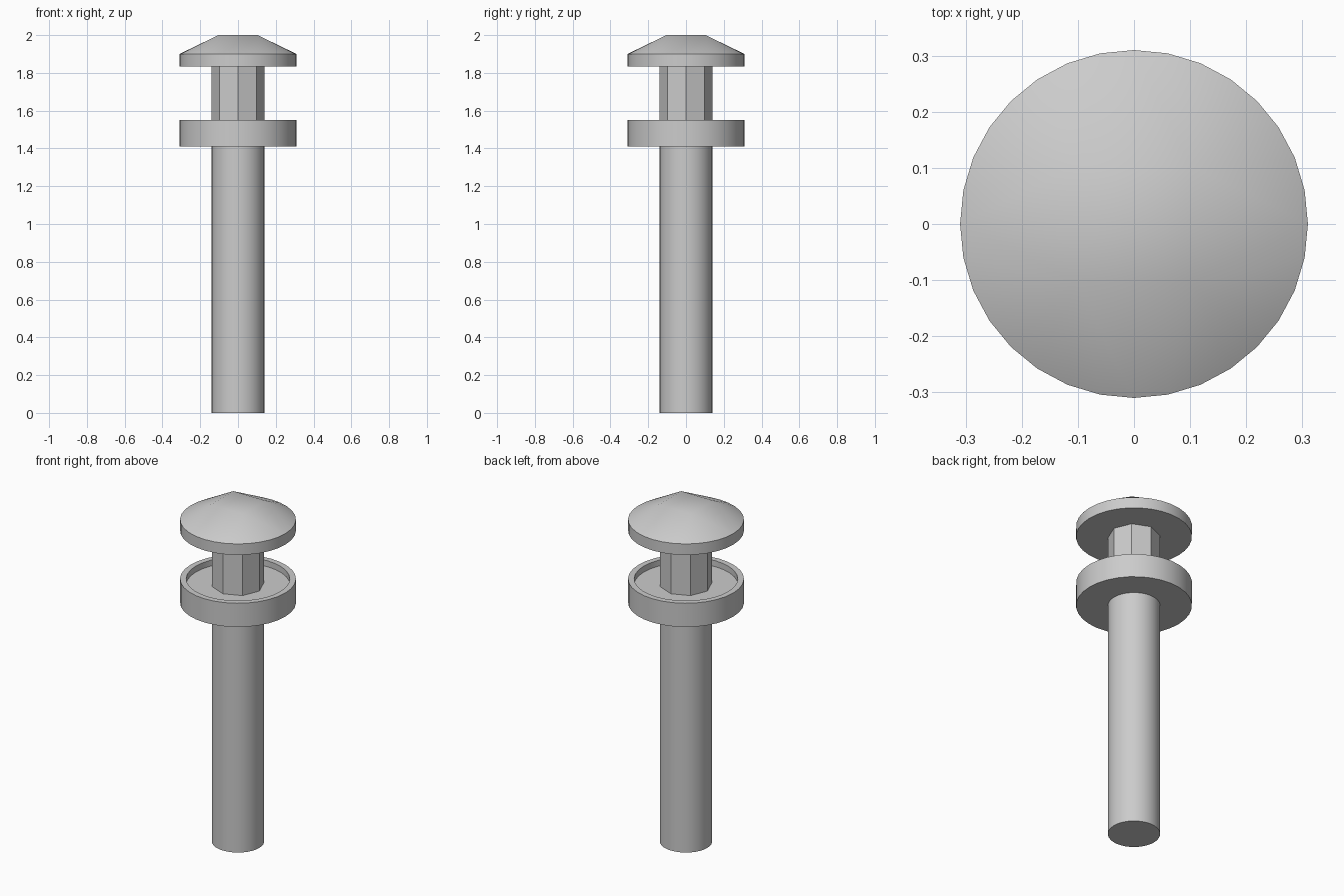
import bpy, bmesh
from math import radians, cos, sin, pi

if "Cube" in bpy.data.objects:
    bpy.data.objects.remove(bpy.data.objects["Cube"])


def ring(radius, z, sides=32, start=0.0):
    return [(radius * cos(start + 2 * pi * i / sides),
             radius * sin(start + 2 * pi * i / sides), z) for i in range(sides)]


def finish(name, bm, smooth):
    bmesh.ops.recalc_face_normals(bm, faces=bm.faces)
    mesh = bpy.data.meshes.new(name)
    bm.to_mesh(mesh)
    bm.free()
    obj = bpy.data.objects.new(name, mesh)
    bpy.context.collection.objects.link(obj)
    if smooth:
        bpy.ops.object.select_all(action='DESELECT')
        obj.select_set(True)
        bpy.context.view_layer.objects.active = obj
        bpy.ops.object.shade_smooth_by_angle(angle=radians(30))
    return obj


def turned(name, profile, sides=32, smooth=True):
    """Closed lathe form from (radius, z) pairs, flat at both ends."""
    bm = bmesh.new()
    rings = [[bm.verts.new(p) for p in ring(r, z, sides)] for r, z in profile]
    for a, b in zip(rings, rings[1:]):
        for i in range(sides):
            j = (i + 1) % sides
            bm.faces.new((a[i], a[j], b[j], b[i]))
    bm.faces.new(rings[0])
    bm.faces.new(rings[-1])
    return finish(name, bm, smooth)


# Round pole
turned("pole", [(0.14, 0), (0.14, 1.41)])

# Collar with a shallow recess in its top
turned("collar", [(0.31, 1.41), (0.31, 1.55), (0.277, 1.55), (0.277, 1.515)])

# Eight-sided neck, flat faces
turned("neck", [(0.14, 1.515), (0.14, 1.835)], sides=8, smooth=False)

# Cap: round rim rising to a small square top
bm = bmesh.new()
for p in ring(0.31, 1.835) + ring(0.31, 1.90) + ring(0.146, 2.0, 4, pi / 4):
    bm.verts.new(p)
bmesh.ops.convex_hull(bm, input=bm.verts[:])
bmesh.ops.dissolve_limit(bm, angle_limit=radians(0.5), verts=bm.verts[:], edges=bm.edges[:])
finish("cap", bm, True)
